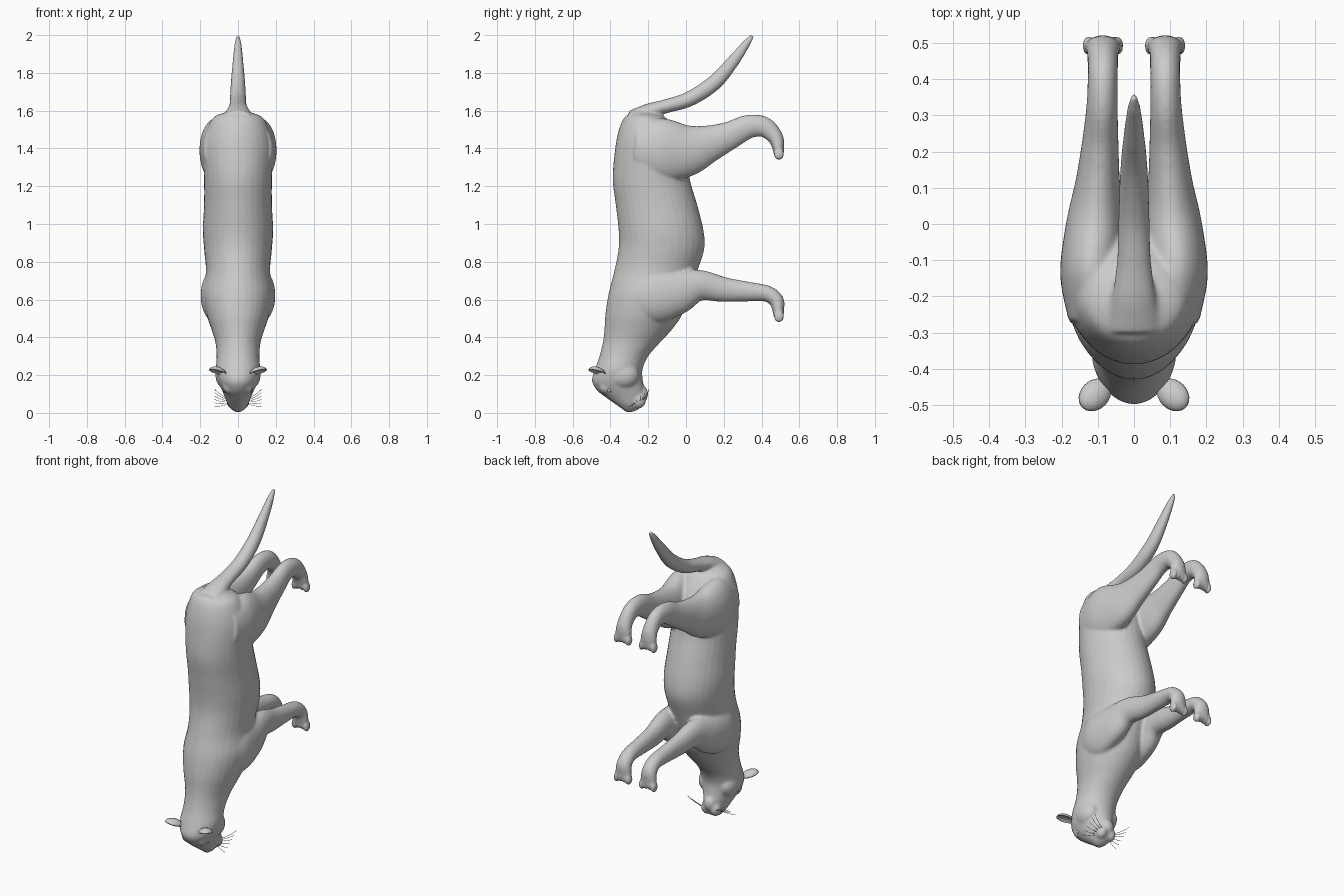
import bpy, bmesh, math
from mathutils import Vector, Matrix

if "Cube" in bpy.data.objects:
    bpy.data.objects.remove(bpy.data.objects["Cube"])

skin = bmesh.new()


def spline(rows, steps=5):
    """Catmull-Rom through rows of numbers."""
    out = []
    for i in range(len(rows) - 1):
        p = [rows[max(0, min(len(rows) - 1, i + k))] for k in (-1, 0, 1, 2)]
        for s in range(steps):
            t = s / steps
            out.append([0.5 * (2 * b + (c - a) * t + (2 * a - 5 * b + 4 * c - d) * t * t
                               + (3 * b - a - 3 * c + d) * t ** 3) for a, b, c, d in zip(*p)])
    return out + [list(rows[-1])]


def loft(rings, n=32):
    """Closed tube from (centre, u, v) elliptical rings."""
    prev = None
    for k, (c, u, v) in enumerate(rings):
        ring = [skin.verts.new(c + u * math.cos(2 * math.pi * i / n) + v * math.sin(2 * math.pi * i / n))
                for i in range(n)]
        if prev:
            for i in range(n):
                j = (i + 1) % n
                skin.faces.new((prev[i], prev[j], ring[j], ring[i]))
        if k == 0 or k == len(rings) - 1:
            skin.faces.new(ring)
        prev = ring


def limb(rows):
    """rows: x, y, z, half width in x, half thickness across the path."""
    pts = spline(rows)
    rings = []
    for i, p in enumerate(pts):
        a, b = pts[max(0, i - 1)], pts[min(len(pts) - 1, i + 1)]
        d = Vector((0, b[1] - a[1], b[2] - a[2])).normalized()
        rings.append((Vector(p[:3]), Vector((p[3], 0, 0)), Vector((0, -d.z, d.y)) * p[4]))
    loft(rings)


def ball(c, r):
    m = Matrix.Translation(c) @ Matrix.Diagonal((*r, 1))
    bmesh.ops.create_uvsphere(skin, u_segments=20, v_segments=12, radius=1, matrix=m)


# torso, neck and head: z, back y, belly y, half width
torso = [(1.59, -.28, -.17, .07), (1.565, -.325, -.11, .13), (1.5, -.355, -.05, .165),
         (1.4, -.375, .0, .187), (1.24, -.388, .02, .18), (1.1, -.372, .06, .18),
         (.97, -.357, .092, .186), (.87, -.357, .097, .18), (.75, -.38, .06, .17),
         (.63, -.41, .02, .183), (.52, -.427, -.02, .166), (.44, -.432, -.075, .14),
         (.375, -.44, -.135, .12), (.30, -.458, -.2, .113), (.23, -.482, -.23, .117),
         (.17, -.498, -.228, .104), (.12, -.472, -.218, .085), (.08, -.422, -.216, .068),
         (.045, -.372, -.225, .054), (.02, -.338, -.25, .036), (.004, -.318, -.285, .015)]
loft([(Vector((0, (a + b) / 2, z)), Vector((w, 0, 0)), Vector((0, (b - a) / 2, 0)))
      for z, a, b, w in spline(torso)])

# tail
limb([(0, -.29, 1.56, .075, .04), (0, -.2, 1.597, .06, .04), (0, -.1, 1.625, .047, .037),
      (0, .02, 1.663, .043, .04), (0, .15, 1.748, .038, .041), (0, .25, 1.862, .028, .033),
      (0, .32, 1.955, .018, .021), (0, .352, 1.998, .008, .01)])

for s in (1, -1):
    # front leg
    limb([(s * .105, -.26, .62, .07, .12), (s * .115, -.17, .62, .082, .145),
          (s * .115, -.05, .64, .073, .122), (s * .103, .07, .675, .058, .083),
          (s * .093, .2, .653, .047, .066), (s * .088, .33, .642, .042, .052),
          (s * .086, .43, .631, .042, .043), (s * .086, .478, .595, .044, .04),
          (s * .086, .488, .55, .05, .032), (s * .086, .49, .51, .046, .026)])
    # hind leg
    limb([(s * .1, -.27, 1.4, .08, .13), (s * .115, -.14, 1.39, .089, .17),
          (s * .108, .0, 1.39, .08, .142), (s * .1, .12, 1.425, .061, .1),
          (s * .093, .23, 1.468, .05, .075), (s * .088, .33, 1.515, .043, .063),
          (s * .086, .415, 1.513, .041, .054), (s * .086, .472, 1.46, .043, .042),
          (s * .086, .488, 1.41, .05, .033), (s * .086, .49, 1.37, .046, .026)])
    # toes
    for z in (.51, 1.37):
        for k in (-1.5, -.5, .5, 1.5):
            ball((s * .086 + k * .027, .492, z + .008 * (1.5 - abs(k))), (.016, .028, .032))
    # muzzle pad, cheek and brow
    ball((s * .03, -.25, .065), (.032, .038, .042))
    ball((s * .07, -.33, .2), (.05, .08, .07))
    ball((s * .045, -.425, .14), (.035, .035, .04))
# nose and chin
ball((0, -.3, .022), (.022, .025, .018))
ball((0, -.225, .1), (.035, .025, .04))

bmesh.ops.recalc_face_normals(skin, faces=skin.faces)
mesh = bpy.data.meshes.new("cat_body")
skin.to_mesh(mesh)
skin.free()
body = bpy.data.objects.new("cat_body", mesh)
bpy.context.collection.objects.link(body)
remesh = body.modifiers.new("fuse", 'REMESH')
remesh.mode, remesh.voxel_size, remesh.use_smooth_shade = 'VOXEL', .008, True
smooth = body.modifiers.new("soften", 'SMOOTH')
smooth.factor, smooth.iterations = .5, 6

for s, side in ((1, "right"), (-1, "left")):
    # cupped ear
    bm = bmesh.new()
    bmesh.ops.create_uvsphere(bm, u_segments=24, v_segments=16, radius=1)
    for v in bm.verts:
        if v.co.z < 0:
            v.co.z *= -.5
        v.co = Vector((v.co.x * .052, v.co.y * .04, v.co.z * .028))
        v.co = Matrix.Rotation(-.3, 3, 'Y') @ v.co
        v.co = Matrix.Rotation(-.8, 3, 'Z') @ v.co + Vector((.108, -.472, .215))
        v.co.x *= s
    bmesh.ops.recalc_face_normals(bm, faces=bm.faces)
    m = bpy.data.meshes.new(side + "_ear")
    bm.to_mesh(m)
    bm.free()
    m.shade_smooth()
    bpy.context.collection.objects.link(bpy.data.objects.new(side + "_ear", m))

    # eye
    bpy.ops.mesh.primitive_uv_sphere_add(segments=16, ring_count=10, radius=.014,
                                         location=(s * .066, -.405, .122))
    eye = bpy.context.object
    eye.name = side + "_eye"
    bpy.ops.object.shade_smooth()

    # whiskers
    cu = bpy.data.curves.new(side + "_whiskers", 'CURVE')
    cu.dimensions, cu.bevel_depth, cu.bevel_resolution = '3D', .0012, 1
    for k in range(6):
        t = k / 5
        sp = cu.splines.new('POLY')
        sp.points.add(4)
        for i, p in enumerate(sp.points):
            f = i / 4
            p.co = (s * (.045 + .08 * f), -.275 + .05 * t + (.06 * t - .03) * f,
                    .05 + .02 * t + (.07 * t - .035) * f + .02 * f * f, 1)
    bpy.context.collection.objects.link(bpy.data.objects.new(side + "_whiskers", cu))
